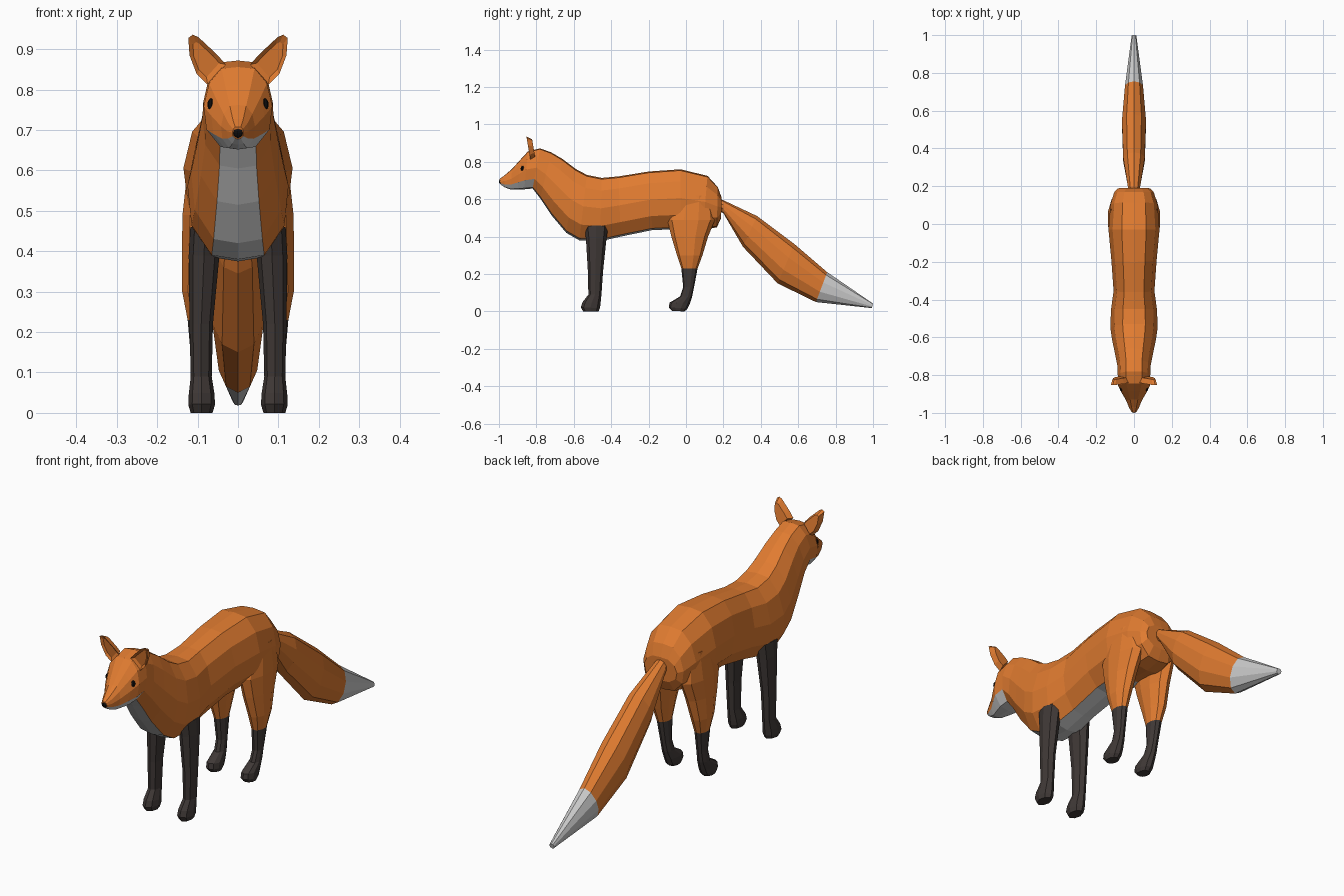
import bpy, bmesh, math
from mathutils import Vector


def material(name, rgb):
    m = bpy.data.materials.new(name)
    m.diffuse_color = (*rgb, 1)
    return m


ORANGE = material("orange fur", (0.75, 0.2, 0.03))
DARK = material("dark fur", (0.05, 0.04, 0.037))
WHITE = material("pale fur", (0.6, 0.6, 0.6))
BLACK = material("black", (0.004, 0.004, 0.004))
MATS = (ORANGE, WHITE, DARK, BLACK)


def finish(name, bm, mats=MATS):
    bmesh.ops.recalc_face_normals(bm, faces=bm.faces)
    me = bpy.data.meshes.new(name)
    bm.to_mesh(me)
    bm.free()
    for m in mats:
        me.materials.append(m)
    ob = bpy.data.objects.new(name, me)
    bpy.context.collection.objects.link(ob)
    return ob


def loft(name, rings, half, paint):
    """Rings are (y, z of one edge, y, z of the opposite edge, half width, centre x).
    half lists (width factor, position from edge to edge) down one side."""
    shape = half + [(-w, t) for w, t in half[-2:0:-1]]
    n = len(shape)
    bm = bmesh.new()
    loops = []
    for y0, z0, y1, z1, w, cx in rings:
        a, b = Vector((cx, y0, z0)), Vector((cx, y1, z1))
        loops.append([bm.verts.new(a.lerp(b, t) + Vector((w * s, 0, 0))) for s, t in shape])
    for i in range(len(loops) - 1):
        p, q = loops[i], loops[i + 1]
        for k in range(n):
            j = (k + 1) % n
            f = bm.faces.new((p[k], p[j], q[j], q[k]))
            f.material_index = paint(i, min(k, n - 1 - k))
    for loop, i in ((loops[0], 0), (loops[-1], len(loops) - 2)):
        bm.faces.new(loop).material_index = paint(i, 0)
    return finish(name, bm)


def round_half(steps):
    return [(math.sin(math.pi * k / steps), (1 - math.cos(math.pi * k / steps)) / 2)
            for k in range(steps + 1)]


# Body, neck and head: rump to nose, back edge then belly edge
body = [
    (0.19, 0.61, 0.188, 0.50, 0.085, 0),
    (0.17, 0.665, 0.165, 0.45, 0.105, 0),
    (0.115, 0.725, 0.09, 0.435, 0.125, 0),
    (-0.03, 0.76, -0.03, 0.44, 0.135, 0),
    (-0.20, 0.748, -0.18, 0.435, 0.12, 0),
    (-0.36, 0.722, -0.35, 0.40, 0.108, 0),
    (-0.45, 0.714, -0.46, 0.375, 0.122, 0),
    (-0.53, 0.73, -0.57, 0.38, 0.125, 0),
    (-0.59, 0.762, -0.64, 0.42, 0.116, 0),
    (-0.66, 0.815, -0.72, 0.515, 0.10, 0),
    (-0.72, 0.85, -0.78, 0.605, 0.088, 0),
    (-0.78, 0.872, -0.82, 0.657, 0.086, 0),
    (-0.845, 0.856, -0.865, 0.653, 0.085, 0),
    (-0.885, 0.812, -0.90, 0.652, 0.066, 0),
    (-0.93, 0.762, -0.938, 0.652, 0.042, 0),
    (-0.97, 0.728, -0.97, 0.664, 0.027, 0),
    (-0.997, 0.708, -0.99, 0.678, 0.014, 0),
]
torso_half = [(0, 0), (0.48, 0.02), (0.84, 0.2), (1, 0.48), (0.92, 0.76), (0.52, 0.97), (0, 1)]
loft("body_and_head", body, torso_half,
     lambda i, k: 1 if (k == 5 and i > 2) or (k == 4 and i >= 11) else 0)

# Tail with pale tip
tail = [
    (0.16, 0.60, 0.16, 0.55, 0.025, 0),
    (0.195, 0.597, 0.20, 0.525, 0.034, 0),
    (0.38, 0.51, 0.305, 0.345, 0.06, 0),
    (0.58, 0.36, 0.49, 0.15, 0.067, 0),
    (0.755, 0.21, 0.695, 0.05, 0.05, 0),
    (1.0, 0.042, 0.993, 0.018, 0.013, 0),
]
loft("tail", tail, round_half(5), lambda i, k: 1 if i >= 4 else 0)

# Legs: front edge then back edge, top to sole
front_leg = [
    (-0.545, 0.46, -0.415, 0.46, 0.036, 0.082),
    (-0.535, 0.39, -0.425, 0.39, 0.038, 0.084),
    (-0.525, 0.22, -0.443, 0.22, 0.029, 0.091),
    (-0.522, 0.09, -0.452, 0.09, 0.026, 0.091),
    (-0.553, 0.05, -0.457, 0.04, 0.032, 0.09),
    (-0.562, 0.022, -0.46, 0.018, 0.033, 0.09),
    (-0.55, 0.0, -0.468, 0.0, 0.027, 0.09),
]
hind_leg = [
    (-0.06, 0.62, 0.14, 0.62, 0.04, 0.085),
    (-0.10, 0.49, 0.155, 0.49, 0.052, 0.088),
    (-0.078, 0.40, 0.118, 0.40, 0.048, 0.093),
    (-0.048, 0.30, 0.088, 0.30, 0.04, 0.10),
    (-0.025, 0.23, 0.062, 0.23, 0.028, 0.098),
    (-0.015, 0.13, 0.043, 0.13, 0.023, 0.094),
    (-0.032, 0.08, 0.033, 0.08, 0.025, 0.092),
    (-0.088, 0.047, 0.02, 0.04, 0.031, 0.09),
    (-0.092, 0.022, 0.008, 0.015, 0.032, 0.09),
    (-0.075, 0.003, -0.008, 0.0, 0.026, 0.09),
]

# Ear outline in x, z with its lean in y
ear = [(0.030, 0.862), (0.052, 0.887), (0.098, 0.930), (0.112, 0.936),
       (0.123, 0.928), (0.120, 0.885), (0.102, 0.838), (0.075, 0.812)]


def make_ear(name, side):
    bm = bmesh.new()
    lean = lambda z: -0.832 - 0.17 * (z - 0.81)
    c = Vector((0.085, 0, 0.875))
    rim = [bm.verts.new((side * x, lean(z), z)) for x, z in ear]

    def inner(scale, dy):
        return [bm.verts.new((side * (c.x + (x - c.x) * scale),
                              lean(c.z + (z - c.z) * scale) + dy,
                              c.z + (z - c.z) * scale)) for x, z in ear]
    front, back = inner(0.7, 0.008), inner(0.75, 0.028)
    n = len(ear)
    for ring in (front, back):
        for k in range(n):
            j = (k + 1) % n
            bm.faces.new((rim[k], rim[j], ring[j], ring[k]))
        bm.faces.new(ring)
    finish(name, bm)


def bead(name, centre, size):
    bm = bmesh.new()
    bmesh.ops.create_uvsphere(bm, u_segments=8, v_segments=6, radius=1)
    bmesh.ops.scale(bm, vec=size, verts=bm.verts)
    bmesh.ops.translate(bm, vec=centre, verts=bm.verts)
    finish(name, bm, (BLACK,))


for side, tag in ((1, "left"), (-1, "right")):
    mirror = lambda rings: [(*r[:5], r[5] * side) for r in rings]
    loft("front_leg_" + tag, mirror(front_leg), round_half(4), lambda i, k: 2)
    loft("hind_leg_" + tag, mirror(hind_leg), round_half(5), lambda i, k: 2 if i >= 4 else 0)
    make_ear("ear_" + tag, side)
    bead("eye_" + tag, (side * 0.065, -0.873, 0.763), (0.011, 0.011, 0.016))
bead("nose", (0, -0.988, 0.693), (0.015, 0.012, 0.013))
